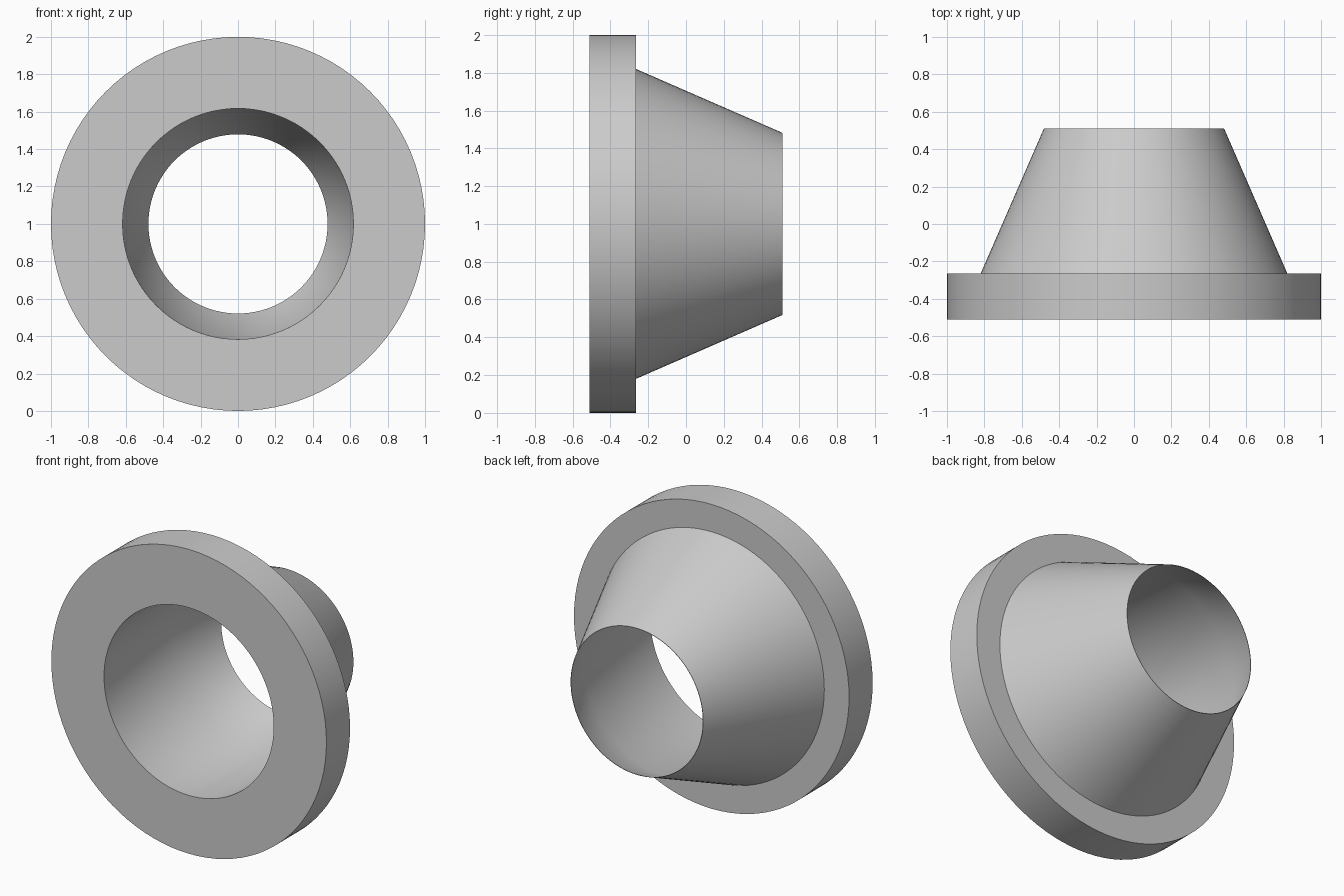
import bpy
import math

SEGMENTS = 96

cube = bpy.data.objects.get("Cube")
if cube:
    bpy.data.objects.remove(cube, do_unlink=True)

# Plain grey material
grey = bpy.data.materials.new("light_grey")
grey.use_nodes = True
colour = (0.6, 0.6, 0.6, 1)
grey.diffuse_color = colour
grey.node_tree.nodes["Principled BSDF"].inputs["Base Color"].default_value = colour


def lathe(name, profile):
    """Spin a closed (radius, y) profile round the y axis at z = 1."""
    verts, faces = [], []
    count = len(profile)
    for i in range(SEGMENTS):
        a = 2 * math.pi * i / SEGMENTS
        verts += [(r * math.cos(a), y, 1 + r * math.sin(a)) for r, y in profile]
    for i in range(SEGMENTS):
        here, there = i * count, (i + 1) % SEGMENTS * count
        for j in range(count):
            k = (j + 1) % count
            faces.append((here + j, here + k, there + k, there + j))
    mesh = bpy.data.meshes.new(name)
    mesh.from_pydata(verts, [], faces)
    mesh.materials.append(grey)
    obj = bpy.data.objects.new(name, mesh)
    bpy.context.collection.objects.link(obj)
    bpy.ops.object.select_all(action="DESELECT")
    obj.select_set(True)
    bpy.context.view_layer.objects.active = obj
    bpy.ops.object.shade_smooth_by_angle(angle=math.radians(30))
    return obj


# Flange, tapered nose with a knife-edge rim, and straight bore in one turned body
lathe("flanged_cone_bushing", [
    (0.617, -0.51),   # bore mouth
    (1.0, -0.51),     # flange front
    (1.0, -0.265),    # flange back
    (0.82, -0.265),   # nose base
    (0.482, 0.51),    # nose rim
    (0.479, 0.51),    # inner rim
    (0.612, 0.2),     # bore narrows along the nose
])
